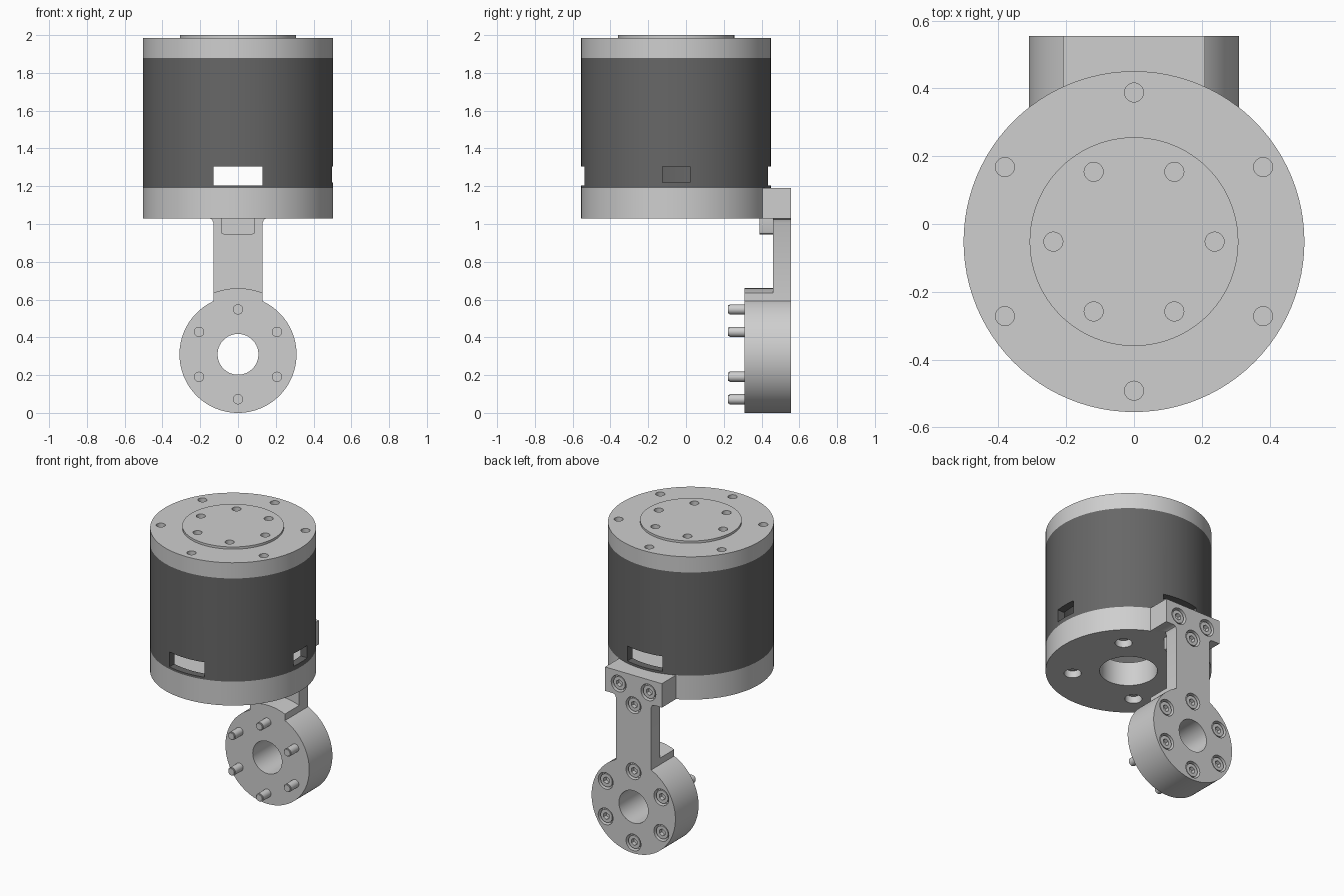
import bpy, bmesh
from math import sin, cos, pi, radians
from mathutils import Matrix, Vector

if "Cube" in bpy.data.objects:
    bpy.data.objects.remove(bpy.data.objects["Cube"])

CY = -0.052      # main housing axis
R = 0.503        # housing radius
BACK = 0.555     # rear face of the bracket
FZ = 0.31        # flange centre height


def material(name, value):
    m = bpy.data.materials.new(name)
    m.use_nodes = True
    col = (value, value, value, 1)
    m.diffuse_color = col
    m.node_tree.nodes["Principled BSDF"].inputs["Base Color"].default_value = col
    return m


LIGHT = material("light grey metal", 0.62)
DARK = material("dark grey sleeve", 0.135)


def cyl(bm, r, a, b, c=(0, 0), axis="Z", seg=96):
    """Cylinder from a to b along Z (c = x, y) or Y (c = x, z)."""
    mid = (a + b) / 2
    if axis == "Z":
        mat = Matrix.Translation((c[0], c[1], mid))
    else:
        mat = Matrix.Translation((c[0], mid, c[1])) @ Matrix.Rotation(pi / 2, 4, "X")
    bmesh.ops.create_cone(bm, cap_ends=True, segments=seg, radius1=r, radius2=r,
                          depth=abs(b - a), matrix=mat)


def box(bm, lo, hi):
    lo, hi = Vector(lo), Vector(hi)
    bmesh.ops.create_cube(bm, size=1, matrix=Matrix.Translation((lo + hi) / 2)
                          @ Matrix.Diagonal((*(hi - lo), 1)))


def slab(bm, pts, y0, y1):
    """Extrude an x-z outline from y0 to y1."""
    f = bm.faces.new([bm.verts.new((x, y0, z)) for x, z in pts])
    new = bmesh.ops.extrude_face_region(bm, geom=[f])["geom"]
    bmesh.ops.translate(bm, verts=[v for v in new if isinstance(v, bmesh.types.BMVert)],
                        vec=(0, y1 - y0, 0))
    bmesh.ops.recalc_face_normals(bm, faces=bm.faces)


def make(name, build, mat=None):
    bm = bmesh.new()
    build(bm)
    me = bpy.data.meshes.new(name)
    bm.to_mesh(me)
    bm.free()
    ob = bpy.data.objects.new(name, me)
    bpy.context.collection.objects.link(ob)
    if mat:
        me.materials.append(mat)
    return ob


def select(ob):
    bpy.ops.object.select_all(action="DESELECT")
    ob.select_set(True)
    bpy.context.view_layer.objects.active = ob


def combine(ob, build, op="DIFFERENCE"):
    tool = make("helper", build)
    tool.hide_render = True
    mod = ob.modifiers.new("cut", "BOOLEAN")
    mod.operation, mod.solver, mod.object = op, "EXACT", tool
    select(ob)
    bpy.ops.object.modifier_apply(modifier=mod.name)
    bpy.data.objects.remove(tool)


def finish(ob):
    select(ob)
    bpy.ops.object.shade_smooth_by_angle(angle=radians(30))


def ring(n, r, start, c):
    return [(c[0] + r * cos(radians(start) + 2 * pi * i / n),
             c[1] + r * sin(radians(start) + 2 * pi * i / n)) for i in range(n)]


def cylinders(spots, r, a, b, axis="Z", seg=32):
    def build(bm):
        for p in spots:
            cyl(bm, r, a, b, p, axis, seg)
    return build


AXIS = (0, CY)

# Top cover with raised output disc
cover = make("top_cover", lambda bm: cyl(bm, R, 1.88, 1.985, AXIS), LIGHT)
combine(cover, cylinders(ring(6, 0.44, 30, AXIS), 0.028, 1.94, 2.1))
combine(cover, cylinders(ring(6, 0.238, 0, AXIS), 0.028, 1.94, 2.1))
finish(cover)
disc = make("output_disc", lambda bm: cyl(bm, 0.308, 1.98, 2.0, AXIS), LIGHT)
combine(disc, cylinders(ring(6, 0.238, 0, AXIS), 0.028, 1.9, 2.1))
finish(disc)

# Hollow sleeve with front, back and side windows
sleeve = make("sleeve", lambda bm: cyl(bm, R, 1.19, 1.88, AXIS), DARK)
combine(sleeve, lambda bm: cyl(bm, R - 0.05, 1.1, 1.95, AXIS))
combine(sleeve, lambda bm: box(bm, (-0.13, -1, 1.205), (0.13, 1, 1.305)))
combine(sleeve, lambda bm: box(bm, (0.3, CY - 0.073, 1.22), (1, CY + 0.073, 1.305)))
finish(sleeve)

# Base ring with bore and counterbores
base_spots = ring(4, 0.34, 45, AXIS)
base = make("base_ring", lambda bm: cyl(bm, R, 1.03, 1.19, AXIS), LIGHT)
combine(base, lambda bm: cyl(bm, 0.175, 0.9, 1.3, AXIS))
combine(base, cylinders(base_spots, 0.052, 0.9, 1.1))
finish(base)
base_screws = make("base_screws", cylinders(base_spots, 0.04, 1.07, 1.12), LIGHT)
combine(base_screws, cylinders(base_spots, 0.022, 1.0, 1.09, seg=6))
finish(base_screws)

# Bracket: flange, saddle, arm, top block and boss in one piece
bracket = make("bracket", lambda bm: cyl(bm, FZ, 0.31, BACK, (0, FZ), "Y"), LIGHT)


def saddle(bm):
    arc = [(0.35 * sin(a), FZ + 0.35 * cos(a))
           for a in [radians(21.8) * (i / 8 - 1) for i in range(17)]]
    slab(bm, [(-0.13, 0.5)] + arc + [(0.13, 0.5)], 0.31, 0.5)


def arm(bm):
    half = [(0.13, 0.5), (0.13, 1.005), (0.137, 1.023), (0.155, 1.032), (0.155, 1.06)]
    slab(bm, half + [(-x, z) for x, z in reversed(half)], 0.46, BACK)


def boss(bm):
    half = [(0.075, 0.945), (0.086, 0.95), (0.09, 0.96), (0.09, 1.06)]
    slab(bm, half + [(-x, z) for x, z in reversed(half)], 0.39, 0.5)


combine(bracket, saddle, "UNION")
combine(bracket, arm, "UNION")
combine(bracket, lambda bm: box(bm, (-0.21, 0.4, 1.03), (0.21, BACK, 1.19)), "UNION")
combine(bracket, boss, "UNION")
flange_spots = ring(6, 0.238, 90, (0, FZ))
block_spots = [(-0.11, 1.105), (0.11, 1.105), (0, 0.99)]
combine(bracket, lambda bm: cyl(bm, 0.108, 0, 1, (0, FZ), "Y"))
combine(bracket, cylinders(flange_spots + block_spots, 0.055, BACK - 0.04, 0.7, "Y"))
finish(bracket)

# Socket-head screws, with threaded ends out of the flange front
for name, spots in (("flange_screws", flange_spots), ("block_screws", block_spots)):
    heads = make(name, cylinders(spots, 0.043, BACK - 0.06, BACK - 0.008, "Y"), LIGHT)
    combine(heads, cylinders(spots, 0.023, BACK - 0.035, 0.7, "Y", 6))
    finish(heads)


def screw_ends(bm):
    for p in flange_spots:
        cyl(bm, 0.027, 0.23, 0.33, p, "Y", 32)
        cyl(bm, 0.022, 0.223, 0.25, p, "Y", 32)


finish(make("screw_ends", screw_ends, LIGHT))
